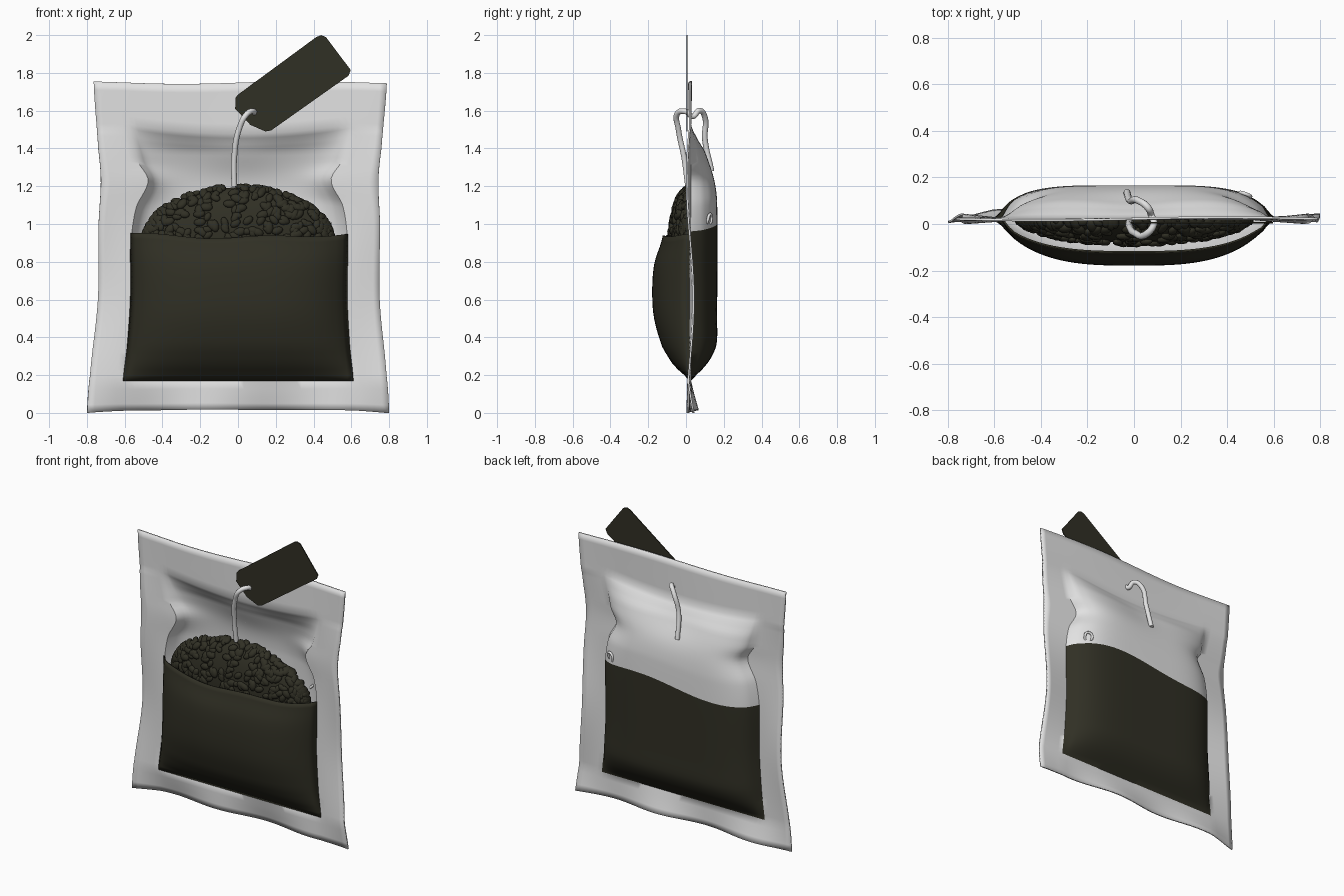
import bpy, bmesh, math, random
from mathutils import Vector, Matrix

random.seed(4)
cube = bpy.data.objects.get("Cube")
if cube:
    bpy.data.objects.remove(cube, do_unlink=True)


def material(name, rgb):
    m = bpy.data.materials.new(name)
    m.use_nodes = True
    m.diffuse_color = (*rgb, 1)
    bsdf = m.node_tree.nodes["Principled BSDF"]
    bsdf.inputs["Base Color"].default_value = (*rgb, 1)
    bsdf.inputs["Roughness"].default_value = 0.6
    return m


WHITE = material("pale film", (0.76, 0.76, 0.76))
DARK = material("dark olive", (0.03, 0.029, 0.018))


def curve_at(points, t):
    """Smooth interpolation through (position, value) pairs."""
    if t <= points[0][0]:
        return points[0][1]
    for i in range(len(points) - 1):
        (t0, p1), (t1, p2) = points[i], points[i + 1]
        if t <= t1:
            p0 = points[max(i - 1, 0)][1]
            p3 = points[min(i + 2, len(points) - 1)][1]
            k = (t - t0) / (t1 - t0)
            return 0.5 * (2 * p1 + (p2 - p0) * k + (2 * p0 - 5 * p1 + 4 * p2 - p3) * k ** 2
                          + (3 * p1 - p0 - 3 * p2 + p3) * k ** 3)
    return points[-1][1]


def finish(name, bm, mats, smooth=True):
    mesh = bpy.data.meshes.new(name)
    bm.to_mesh(mesh)
    bm.free()
    ob = bpy.data.objects.new(name, mesh)
    bpy.context.collection.objects.link(ob)
    for m in mats:
        mesh.materials.append(m)
    if smooth:
        bpy.ops.object.select_all(action="DESELECT")
        ob.select_set(True)
        bpy.context.view_layer.objects.active = ob
        bpy.ops.object.shade_smooth_by_angle(angle=math.radians(50))
    return ob


def grid(columns, rows, place, rule, flip=False):
    """Sheet of quads; place(a, z) gives a point, rule(a, z) a material index."""
    bm = bmesh.new()
    vs = [[bm.verts.new(place(a, z)) for a in columns] for z in rows]
    for j in range(len(rows) - 1):
        for i in range(len(columns) - 1):
            q = [vs[j][i], vs[j][i + 1], vs[j + 1][i + 1], vs[j + 1][i]]
            f = bm.faces.new(q[::-1] if flip else q)
            f.material_index = rule((columns[i] + columns[i + 1]) / 2, (rows[j] + rows[j + 1]) / 2)
    return bm


def spread(a, b, n):
    return [a + (b - a) * i / n for i in range(n)]


def thicken(ob, amount, mat_offset):
    s = ob.modifiers.new("thickness", "SOLIDIFY")
    s.thickness, s.offset, s.material_offset = amount, -1, mat_offset


def bell(t, centre, width):
    return math.exp(-((t - centre) / width) ** 2)


# Outlines: pouch half width, film half width, and depths against height
LOW, RIM, HIGH, TOP = 0.17, 0.95, 1.53, 1.75
INNER = [(0.17, 0.61), (0.35, 0.59), (0.6, 0.575), (0.95, 0.575), (1.1, 0.55),
         (1.23, 0.49), (1.32, 0.54), (1.53, 0.59)]
OUTER = [(0, 0.80), (0.2, 0.785), (0.6, 0.745), (1.0, 0.745), (1.23, 0.735),
         (1.4, 0.75), (1.75, 0.776)]
BACK = [(0.17, 0), (0.22, 0.05), (0.28, 0.1), (0.36, 0.135), (0.5, 0.138), (1.1, 0.138),
        (1.25, 0.12), (1.4, 0.075), (1.5, 0.025), (1.53, 0)]
FRONT = [(0.17, 0), (0.25, 0.08), (0.35, 0.142), (0.5, 0.185), (0.65, 0.195),
         (0.8, 0.183), (0.95, 0.14)]


def side_x(a, z):
    inner, outer = curve_at(INNER, z), curve_at(OUTER, z)
    m = abs(a)
    x = m * inner if m <= 1 else inner + (outer - inner) * (m - 1)
    return math.copysign(x, a) + 0.012 * (z / TOP) * (m > 0.9)


def film_point(a, z):
    x, edge = side_x(a, z), max(0, abs(a) - 1)
    y = 0.027 + edge * 0.018 * math.cos((z - 0.6) * 5) * (z < 1.5)
    y += 0.02 * max(0, 1 - z / LOW) * (1 + math.sin(9 * x))
    y += 0.006 * math.sin(4 * x) * max(0, z - HIGH) / 0.22
    h = z + 0.018 * max(0, 1 - z / 0.1) * (1 - a * a / 4)
    h += 0.007 * math.sin(5 * x) * max(0, z - HIGH) / 0.22
    if abs(a) <= 1:
        # Recessed back panel with a sagging top and wavy fill line
        depth = curve_at(BACK, z) if LOW < z < HIGH else 0
        depth *= max(0, 1 - abs(a) ** 5) ** 0.7
        depth *= 1 - 0.25 * bell(x, 0, 0.2) * bell(z, 1.42, 0.13)
        y += depth
        h += 0.035 * math.sin(2.6 * a) * bell(z, RIM, 0.2) * (1 - a * a * 0.4)
        h += 0.02 * (1 - a * a) * bell(z, RIM, 0.2)
        h -= 0.05 * (1 - a * a) * bell(z, HIGH, 0.12)
    return Vector((x, y, h))


columns = spread(-2, -1, 5) + spread(-1, 1, 40) + spread(1, 2, 5) + [2]
rows = spread(0, LOW, 4) + spread(LOW, RIM, 26) + spread(RIM, HIGH, 26) + spread(HIGH, TOP, 5) + [TOP]
film = finish("film_backing", grid(columns, rows, film_point,
              lambda a, z: int(abs(a) < 1 and LOW < z < RIM), True), [WHITE, DARK])
thicken(film, 0.01, -1)


# Puffed front pocket, pale inside
def pocket_point(a, z):
    y = 0.016 - curve_at(FRONT, z) * max(0, 1 - abs(a) ** 3) ** 0.7
    wave = 0.008 * math.sin(6 * a) - 0.02 * (1 - a * a)
    return Vector((side_x(a, z), y, z + wave * bell(z, RIM, 0.15)))


pocket = finish("front_pocket", grid(spread(-1, 1, 40) + [1], spread(LOW, RIM, 26) + [RIM],
                pocket_point, lambda a, z: 0), [DARK, WHITE])
thicken(pocket, 0.008, 1)

# Heap of beans: a core with beans laid on its surface
CENTRE, RADII = Vector((0, 0.03, 0.91)), Vector((0.5, 0.115, 0.29))
bm = bmesh.new()
bmesh.ops.create_uvsphere(bm, u_segments=32, v_segments=16, radius=1,
                          matrix=Matrix.Translation(CENTRE) @ Matrix.Diagonal((*RADII, 1)))
bmesh.ops.scale(bm, vec=(0.99, 0.96, 0.98), space=Matrix.Translation(-CENTRE), verts=bm.verts)
finish("bean_heap", bm, [DARK])

bm = bmesh.new()
for i in range(420):
    t = random.uniform(0, math.pi)
    p = random.uniform(-0.35, 1.0) * math.pi / 2
    n = Vector((math.cos(t), -math.cos(p) * math.sin(t), math.sin(p) * math.sin(t)))
    if n.z < -0.05:
        continue
    pos = CENTRE + Vector(n[k] * RADII[k] for k in range(3))
    normal = Vector(n[k] / RADII[k] for k in range(3)).normalized()
    turn = normal.to_track_quat("Z", "Y").to_matrix().to_4x4()
    spin = Matrix.Rotation(random.uniform(0, math.tau), 4, "Z")
    size = random.uniform(0.85, 1.2)
    shape = Matrix.Diagonal((0.03 * size, 0.02 * size, 0.014 * size, 1))
    bmesh.ops.create_icosphere(bm, subdivisions=2, radius=1,
                               matrix=Matrix.Translation(pos) @ turn @ spin @ shape)
finish("beans", bm, [DARK])

# Hang tag: thin card with clipped corners at the string end
outline = [(-0.012, 1.67), (-0.015, 1.61), (0.065, 1.525), (0.145, 1.49), (0.175, 1.495),
           (0.585, 1.785), (0.597, 1.815), (0.465, 1.99), (0.44, 2.0), (0.415, 1.99), (0.0, 1.685)]
bm = bmesh.new()
card = bm.faces.new([bm.verts.new((x, 0.002, z)) for x, z in outline])
ext = bmesh.ops.extrude_face_region(bm, geom=[card])
bmesh.ops.translate(bm, vec=(0, 0.007, 0), verts=[v for v in ext["geom"] if isinstance(v, bmesh.types.BMVert)])
bmesh.ops.recalc_face_normals(bm, faces=bm.faces)
finish("hang_tag", bm, [DARK], smooth=False)


# String and the small loose loop
def cord(name, points, radius):
    c = bpy.data.curves.new(name, "CURVE")
    c.dimensions, c.bevel_depth, c.bevel_resolution = "3D", radius, 3
    c.use_fill_caps = True
    s = c.splines.new("BEZIER")
    s.bezier_points.add(len(points) - 1)
    for bp, co in zip(s.bezier_points, points):
        bp.co = co
        bp.handle_left_type = bp.handle_right_type = "AUTO"
    c.materials.append(WHITE)
    bpy.context.collection.objects.link(bpy.data.objects.new(name, c))


cord("tag_string", [(-0.02, 0.01, 1.2), (-0.02, -0.01, 1.35), (0.005, -0.04, 1.5),
                    (0.05, -0.045, 1.585), (0.085, 0, 1.595), (0.075, 0.035, 1.57),
                    (0.06, 0.07, 1.6), (0.02, 0.1, 1.565), (-0.015, 0.1, 1.45),
                    (-0.03, 0.135, 1.28)], 0.015)
cord("loose_loop", [(0.47, 0.1, 0.98), (0.5, 0.115, 1.02), (0.49, 0.125, 1.05),
                    (0.46, 0.135, 1.04), (0.46, 0.13, 1.0)], 0.008)
